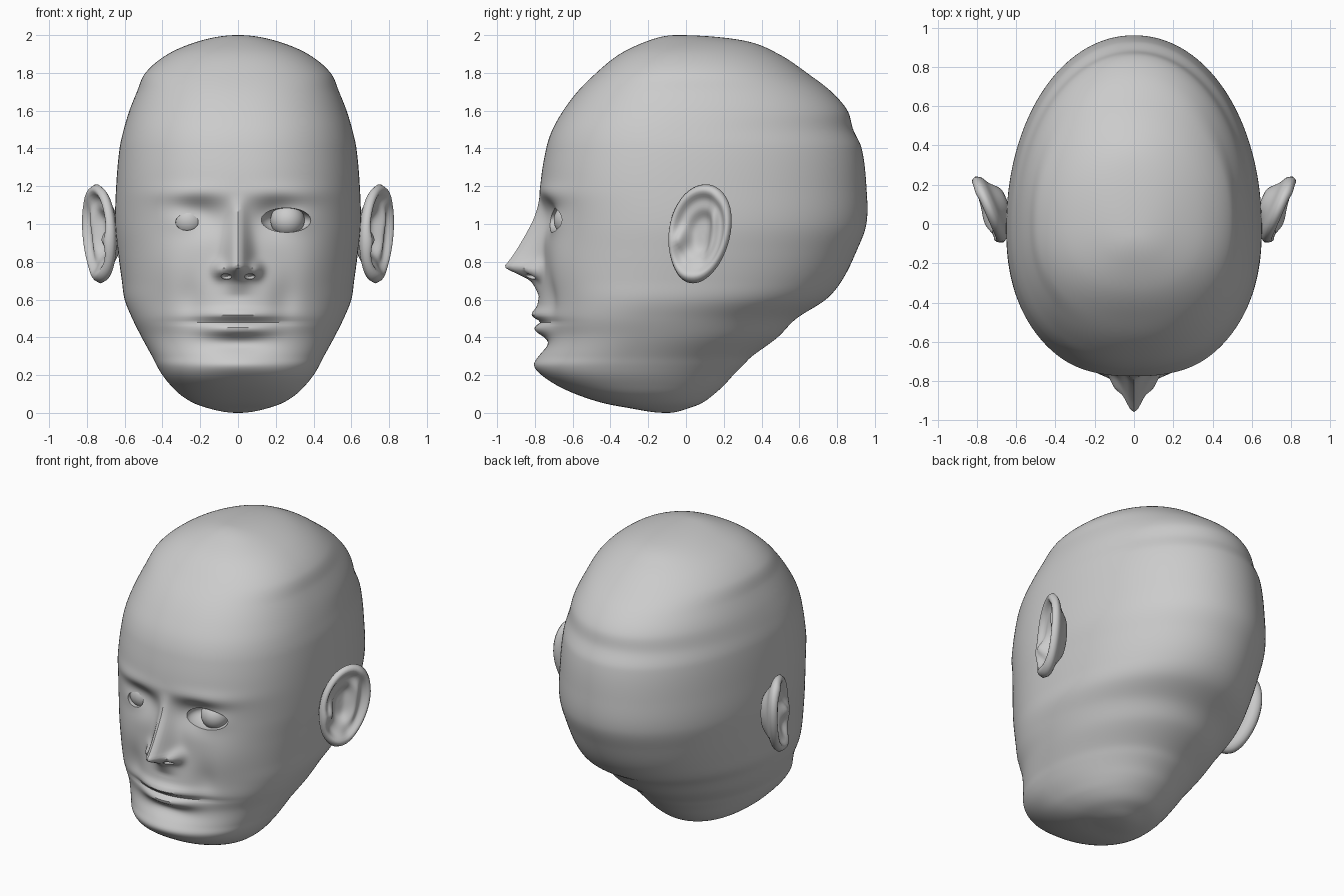
import bpy, bmesh, math
from math import sin, cos, pi, exp
from mathutils import Vector

cube = bpy.data.objects.get("Cube")
if cube:
    bpy.data.objects.remove(cube, do_unlink=True)

clay = bpy.data.materials.new("clay_grey")
clay.use_nodes = True
GREY = (0.6, 0.6, 0.6, 1)
clay.diffuse_color = GREY
clay.node_tree.nodes["Principled BSDF"].inputs["Base Color"].default_value = GREY


def finish(bm, name, angle=40):
    """Turn a bmesh into a smooth shaded object."""
    bmesh.ops.recalc_face_normals(bm, faces=bm.faces)
    mesh = bpy.data.meshes.new(name)
    bm.to_mesh(mesh)
    bm.free()
    mesh.materials.append(clay)
    obj = bpy.data.objects.new(name, mesh)
    bpy.context.collection.objects.link(obj)
    smooth(obj, angle)
    return obj


def smooth(obj, angle):
    bpy.ops.object.select_all(action='DESELECT')
    obj.select_set(True)
    bpy.context.view_layer.objects.active = obj
    bpy.ops.object.shade_smooth_by_angle(angle=math.radians(angle))


def curve(keys, t):
    """Smooth interpolation through (parameter, value) keys."""
    if t <= keys[0][0]:
        return keys[0][1]
    if t >= keys[-1][0]:
        return keys[-1][1]
    i = max(k for k in range(len(keys) - 1) if keys[k][0] <= t)

    def slope(k):
        a, b = keys[max(k - 1, 0)], keys[min(k + 1, len(keys) - 1)]
        return (b[1] - a[1]) / (b[0] - a[0])
    (t0, v0), (t1, v1) = keys[i], keys[i + 1]
    d = t1 - t0
    s = (t - t0) / d
    return (v0 * (1 + 2 * s) * (1 - s) ** 2 + v1 * s * s * (3 - 2 * s)
            + d * slope(i) * s * (1 - s) ** 2 - d * slope(i + 1) * s * s * (1 - s))


def loft(bm, rings, first, last):
    """Skin closed rings, with a pole at each end."""
    rows = [[bm.verts.new(p) for p in ring] for ring in rings]
    n = len(rows[0])
    for a, b in zip(rows, rows[1:]):
        for i in range(n):
            j = (i + 1) % n
            bm.faces.new((a[i], a[j], b[j], b[i]))
    for row, pole in ((rows[0], first), (rows[-1], last)):
        tip = bm.verts.new(pole)
        for i in range(n):
            bm.faces.new((row[i], row[(i + 1) % n], tip))


# Skull sections: height, half width, front, back
SECTIONS = [
    (0, 0, -.1, -.1), (.02, .14, -.27, .0), (.05, .23, -.43, .08), (.1, .31, -.585, .15),
    (.15, .36, -.69, .205), (.2, .4, -.755, .25), (.25, .43, -.78, .3), (.3, .455, -.765, .35),
    (.4, .51, -.74, .485), (.5, .56, -.75, .585), (.6, .6, -.75, .74), (.7, .615, -.755, .825),
    (.85, .635, -.755, .9), (1, .65, -.76, .955), (1.2, .645, -.77, .955), (1.4, .627, -.74, .93),
    (1.5, .605, -.707, .885), (1.6, .575, -.65, .855), (1.7, .535, -.575, .77),
    (1.8, .49, -.475, .64), (1.9, .37, -.35, .49), (1.97, .2, -.2, .31), (2, 0, -.05, -.05)]


def polar(z):
    return math.acos(max(-1, min(1, 1 - z)))


WIDTH, FRONT, BACK = ([(polar(s[0]), s[k]) for s in SECTIONS] for k in (1, 2, 3))
NOSE = [(.62, 0), (.66, .025), (.7, .06), (.735, .13), (.77, .2), (.8, .185),
        (.85, .15), (.95, .09), (1.05, .04), (1.14, .005), (1.2, 0)]


def bump(x, z, cx, cz, rx, rz):
    return exp(-((x - cx) / rx) ** 2 - ((z - cz) / rz) ** 2)


def relief(x, z):
    """How far the face stands out in front of the plain skull."""
    x = abs(x)
    w = .045 + .025 * max(0, min(1, (1.08 - z) / .3))
    d = curve(NOSE, z) * exp(-(x / w) ** 2)
    d += .06 * bump(x, z, .095, .755, .035, .04)        # nostril wing
    d -= .075 * bump(x, z, .21, 1.04, .13, .09)         # eye socket
    d += .04 * bump(x, z, .26, 1.02, .11, .065)         # eyelids
    d += .018 * bump(x, z, .25, 1.16, .2, .05)          # brow
    d += .02 * bump(x, z, .38, .8, .14, .16)            # cheek
    d -= .02 * bump(x, z, .25, .6, .07, .12)            # smile fold
    d += .035 * bump(x, z, 0, .56, .2, .13)             # mouth mound
    d += .035 * bump(x, z, 0, .52, .2, .032)            # upper lip
    d += .045 * bump(x, z, 0, .44, .17, .035)           # lower lip
    d -= .022 * bump(x, z, 0, .482, .25, .014)          # mouth line
    d -= .02 * bump(x, z, 0, .365, .16, .04)            # chin crease
    d += .025 * bump(x, z, 0, .26, .2, .06)             # chin
    return d


# Head
ROWS, COLS = 200, 200
rings = []
for r in range(1, ROWS):
    t = pi * r / ROWS
    z = 1 - cos(t)
    hw, yf, yb = (curve(k, t) for k in (WIDTH, FRONT, BACK))
    cy = yf + .43 * (yb - yf)
    ring = []
    for c in range(COLS):
        a = 2 * pi * c / COLS
        a -= .45 * sin(a)                       # more columns on the face
        front = cos(a) > 0
        e = 2 / (2.3 if front else 2.05)
        x = hw * math.copysign(abs(sin(a)) ** e, sin(a))
        y = abs(cos(a)) ** e
        if front:
            ring.append((x, cy - y * (cy - yf) - relief(x, z) * min(1, 2 * y), z))
        else:
            ring.append((x, cy + y * (yb - cy), z))
    rings.append(ring)
bm = bmesh.new()
loft(bm, rings, (0, -.1, 0), (0, -.05, 2))
head = finish(bm, "head")


def ellipsoid(name, centre, radii):
    bm = bmesh.new()
    bmesh.ops.create_uvsphere(bm, u_segments=40, v_segments=24, radius=1)
    bmesh.ops.scale(bm, vec=radii, verts=bm.verts)
    bmesh.ops.translate(bm, vec=centre, verts=bm.verts)
    return finish(bm, name)


# Eye openings and nostrils, cut into the head
CUTS = [((.255, -.69, 1.02), (.135, .13, .065)), ((-.27, -.69, 1.01), (.06, .13, .044)),
        ((.062, -.82, .722), (.028, .07, .015)), ((-.062, -.82, .722), (.028, .07, .015))]
for centre, radii in CUTS:
    cutter = ellipsoid("opening_cutter", centre, radii)
    cutter.hide_render = True
    mod = head.modifiers.new("opening", 'BOOLEAN')
    mod.object, mod.operation, mod.solver = cutter, 'DIFFERENCE', 'EXACT'
    bpy.context.view_layer.objects.active = head
    bpy.ops.object.modifier_apply(modifier=mod.name)
    bpy.data.objects.remove(cutter, do_unlink=True)
smooth(head, 40)

# Eyeballs
for side, name in ((1, "left_eyeball"), (-1, "right_eyeball")):
    ellipsoid(name, (side * .262, -.61, 1.02), (.09, .09, .09))

# Ears: a dished shell with a rolled rim
DISH = [(0, -.05), (.3, -.045), (.5, -.015), (.7, -.005), (.85, .025), (.94, .022), (1, 0)]
SHELL = [(0, -.1), (.4, -.095), (.7, -.05), (.92, -.025), (1, 0)]


def ear_point(side, r, a, back):
    u, v = r * cos(a), r * sin(a)
    if back:
        h = curve(SHELL, r)
    else:
        h = curve(DISH, r)
        h += .035 * bump(u, v, .38, .1, .16, .5)        # inner fold
        h += .045 * bump(u, v, -.62, -.12, .2, .2)      # front flap
        h += .03 * bump(u, v, -.1, -.75, .4, .22)       # lobe
    u = u * (.178 + .015 * v) + .035 * v
    return Vector((side * (.735 + .4 * u + .92 * h), .072 + .92 * u - .4 * h, .948 + .262 * v))


for side, name in ((1, "left_ear"), (-1, "right_ear")):
    steps = [i / 20 for i in range(1, 21)]
    path = [(r, False) for r in steps] + [(r, True) for r in reversed(steps[:-1])]
    rings = [[ear_point(side, r, 2 * pi * k / 56, back) for k in range(56)] for r, back in path]
    bm = bmesh.new()
    loft(bm, rings, ear_point(side, 0, 0, False), ear_point(side, 0, 0, True))
    finish(bm, name, 80)
